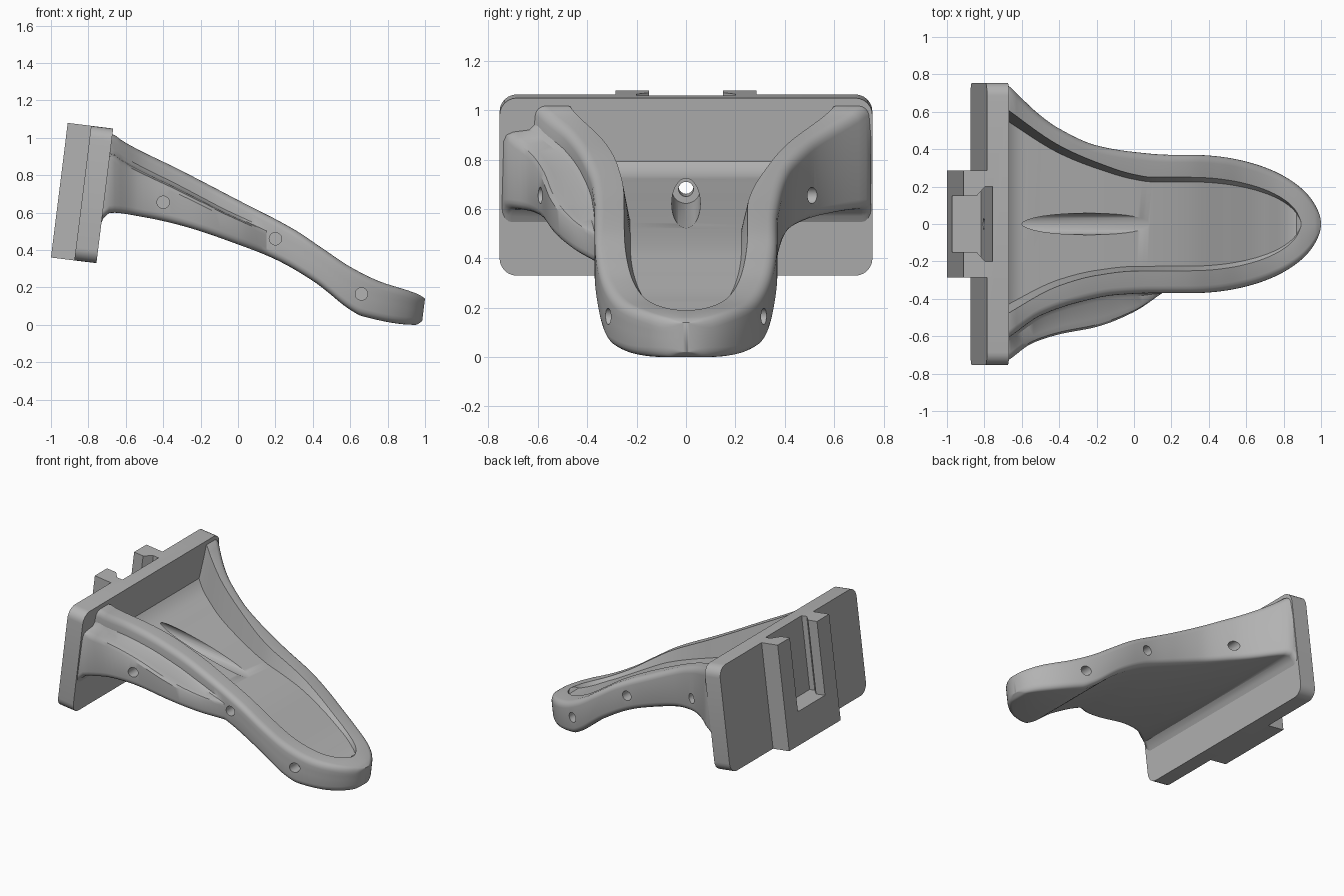
import bpy, bmesh, math
from mathutils import Vector

if "Cube" in bpy.data.objects:
    bpy.data.objects.remove(bpy.data.objects["Cube"], do_unlink=True)

grey = bpy.data.materials.new("matte grey")
grey.use_nodes = True
grey.diffuse_color = (0.45, 0.45, 0.45, 1)
grey.node_tree.nodes["Principled BSDF"].inputs["Base Color"].default_value = (0.45, 0.45, 0.45, 1)

# Tilted frame of the mounting plate: depth, width, height
TILT = math.radians(7.1)
ORIGIN = Vector((-1, 0, 0.36))
DEPTH = Vector((math.cos(TILT), 0, -math.sin(TILT)))
UP = Vector((math.sin(TILT), 0, math.cos(TILT)))


def tilted(d, y, h):
    return ORIGIN + DEPTH * d + Vector((0, y, 0)) + UP * h


def loft(name, rings):
    """Skin equal-sized closed rings and cap both ends."""
    bm = bmesh.new()
    rows = [[bm.verts.new(p) for p in ring] for ring in rings]
    n = len(rows[0])
    for a, b in zip(rows, rows[1:]):
        for i in range(n):
            j = (i + 1) % n
            bm.faces.new((a[i], a[j], b[j], b[i]))
    bm.faces.new(rows[0][::-1])
    bm.faces.new(rows[-1])
    bmesh.ops.recalc_face_normals(bm, faces=bm.faces)
    mesh = bpy.data.meshes.new(name)
    bm.to_mesh(mesh)
    bm.free()
    mesh.materials.append(grey)
    obj = bpy.data.objects.new(name, mesh)
    bpy.context.collection.objects.link(obj)
    return obj


def arc(cy, cz, r, start, end, steps=4):
    angles = [math.radians(start + (end - start) * i / steps) for i in range(steps + 1)]
    return [(cy + r * math.cos(a), cz + r * math.sin(a)) for a in angles]


def rod(name, r, start, end, place):
    circle = arc(0, 0, r, 0, 348.75, 31)
    return loft(name, [[place(a, b, t) for a, b in circle] for t in (start, end)])


def select_only(obj):
    bpy.ops.object.select_all(action='DESELECT')
    obj.select_set(True)
    bpy.context.view_layer.objects.active = obj


def cut(obj, cutters):
    select_only(obj)
    for c in cutters:
        c.hide_render = True
        mod = obj.modifiers.new("cut", 'BOOLEAN')
        mod.operation = 'DIFFERENCE'
        mod.solver = 'EXACT'
        mod.object = c
        bpy.ops.object.modifier_apply(modifier=mod.name)


def curve(*pts):
    """Smooth monotone curve through a few points."""
    slopes = [(b[1] - a[1]) / (b[0] - a[0]) for a, b in zip(pts, pts[1:])]
    tans = [slopes[0]]
    for s, t in zip(slopes, slopes[1:]):
        tans.append(2 * s * t / (s + t) if s * t > 0 else 0)
    tans.append(slopes[-1])

    def value(x):
        x = min(max(x, pts[0][0]), pts[-1][0])
        i = 0
        while i < len(pts) - 2 and x > pts[i + 1][0]:
            i += 1
        (x0, y0), (x1, y1) = pts[i], pts[i + 1]
        w = x1 - x0
        t = (x - x0) / w
        return (y0 * (1 + 2 * t) * (1 - t) ** 2 + y1 * t * t * (3 - 2 * t)
                + w * t * (1 - t) * (tans[i] * (1 - t) - tans[i + 1] * t))
    return value


def rounded_end(x, length):
    """Elliptical narrowing towards the toe."""
    t = max(0, x - 0.3) / length
    return math.sqrt(max(0, 1 - t * t))


# Side profiles and plan outlines of the tray
top = curve((-0.75, 1.03), (-0.66, 1.015), (-0.62, 0.985), (-0.3, 0.823), (0, 0.667), (0.3, 0.51),
            (0.45, 0.41), (0.6, 0.31), (0.75, 0.235), (0.97, 0.16), (1, 0.14))
bottom = curve((-0.75, 0.5), (-0.72, 0.57), (-0.68, 0.6), (-0.5, 0.575), (-0.3, 0.53), (0, 0.43),
               (0.2, 0.35), (0.4, 0.235), (0.6, 0.085), (0.68, 0.045), (0.97, 0), (1, 0.02))
floor = curve((-0.75, 0.86), (-0.69, 0.78), (-0.63, 0.735), (-0.55, 0.711), (0.09, 0.52), (0.3, 0.44),
              (0.5, 0.335), (0.7, 0.232), (0.87, 0.172), (0.89, 0.19), (1, 0.2))
back_wall = curve((-0.68, 0.75), (-0.5, 0.58), (-0.4, 0.51), (-0.2, 0.42), (0, 0.385), (0.2, 0.37), (0.3, 0.37))
front_wall = curve((-0.75, 0.66), (-0.66, 0.6), (-0.5, 0.49), (-0.3, 0.42), (-0.1, 0.38), (0.1, 0.37), (0.3, 0.37))
bulge = curve((-0.7, 0.745), (-0.66, 0.72), (-0.55, 0.64), (-0.4, 0.59), (-0.2, 0.55), (0, 0.47), (0.15, 0.37))
back_inner = curve((-0.75, 0.67), (-0.66, 0.6), (-0.4, 0.42), (-0.2, 0.33), (0, 0.265), (0.1, 0.25), (0.3, 0.25))
front_inner = curve((-0.75, 0.53), (-0.66, 0.47), (-0.4, 0.33), (-0.2, 0.275), (0, 0.252), (0.3, 0.25))


def section(x):
    t, b = top(x), bottom(x)
    f = min(floor(x), t)
    h = t - b
    taper, inner = rounded_end(x, 0.7), rounded_end(x, 0.59)
    wb, wf = back_wall(x) * taper, front_wall(x) * taper
    ib = max(back_inner(x) * inner, 0.05 * wb)
    i_f = max(front_inner(x) * inner, 0.05 * wf)
    r = min(0.04, 0.25 * h, 0.4 * wf)
    step = max(0, bulge(x) - wf) if x < 0.15 else 0
    out = wf + step
    ledge = t - min(0.1, 0.4 * h)
    ring = arc(wb - r, b + r, r, -90, 0) + arc(wb - r, t - r, r, 0, 90)
    ring += [(ib, t), (0.9 * ib, f), (-0.9 * i_f, f), (-i_f, t)]
    ring += arc(r - wf, t - r, r, 90, 180)
    ring += [(-wf, ledge + 0.05 * h), (-wf - 0.15 * step, ledge), (-wf - 0.7 * step, ledge - 0.02 * h),
             (-wf - 0.92 * step, ledge - 0.05 * h), (-out, ledge - 0.11 * h)]
    ring += arc(r - out, b + r, r, 180, 270)
    lean = 0.125 * min(1, max(0, (x - 0.5) / 0.4))
    return [(x - lean * (t - z), y, z) for y, z in ring]


STATIONS = 90
tray = loft("tray", [section(-0.75 + 1.7497 * math.sin(math.pi / 2 * i / STATIONS))
                     for i in range(STATIONS + 1)])

# Mounting plate with rounded corners
W, H, R = 0.755, 0.725, 0.07
corners = [(W - R, R, -90), (W - R, H - R, 0), (R - W, H - R, 90), (R - W, R, 180)]
outline = [p for y, h, a in corners for p in arc(y, h, R, a, a + 90, 6)]
plate = loft("mounting_plate", [[tilted(d, y, h) for y, h in outline] for d in (0.126, 0.245)])

# Rail block behind the plate
block = [(0, -0.285), (0.127, -0.285), (0.127, 0.285), (0, 0.285)]
rail = loft("rail_block", [[tilted(d, y, h) for d, y in block] for h in (0, H)])

# Undercut slot, open at the top
half = [(-0.05, 0.15), (0.07, 0.15), (0.115, 0.2), (0.155, 0.2)]
slot_shape = half + [(d, -y) for d, y in reversed(half)]
slot = loft("slot_cutter", [[tilted(d, y, h) for d, y in slot_shape] for h in (0.22, 0.9)])

# Screw hole through the plate and its driver channel in the tray floor
def along_depth(a, b, t):
    return tilted(t, a, 0.353 + b)


hole = rod("screw_hole_cutter", 0.03, 0.1, 0.3, along_depth)
channel = rod("channel_cutter", 0.058, 0.246, 1.35, along_depth)

# Blind holes in both side walls
side_holes = []
for x, z in ((-0.4, 0.655), (0.2, 0.46), (0.66, 0.165)):
    taper = rounded_end(x, 0.7)
    front = max(bulge(x) if x < 0.15 else 0, front_wall(x) * taper)
    for side, w in ((1, back_wall(x) * taper), (-1, front)):
        side_holes.append(rod("side_hole_cutter", 0.033, side * (w - 0.08), side * (w + 0.1),
                              lambda a, b, t: (x + a, t, z + b)))

cut(rail, [slot])
cut(plate, [slot, hole])
cut(tray, [hole, channel] + side_holes)
for c in [slot, hole, channel] + side_holes:
    bpy.data.objects.remove(c, do_unlink=True)

for obj in (tray, plate, rail):
    select_only(obj)
    bpy.ops.object.shade_smooth_by_angle(angle=math.radians(32))
